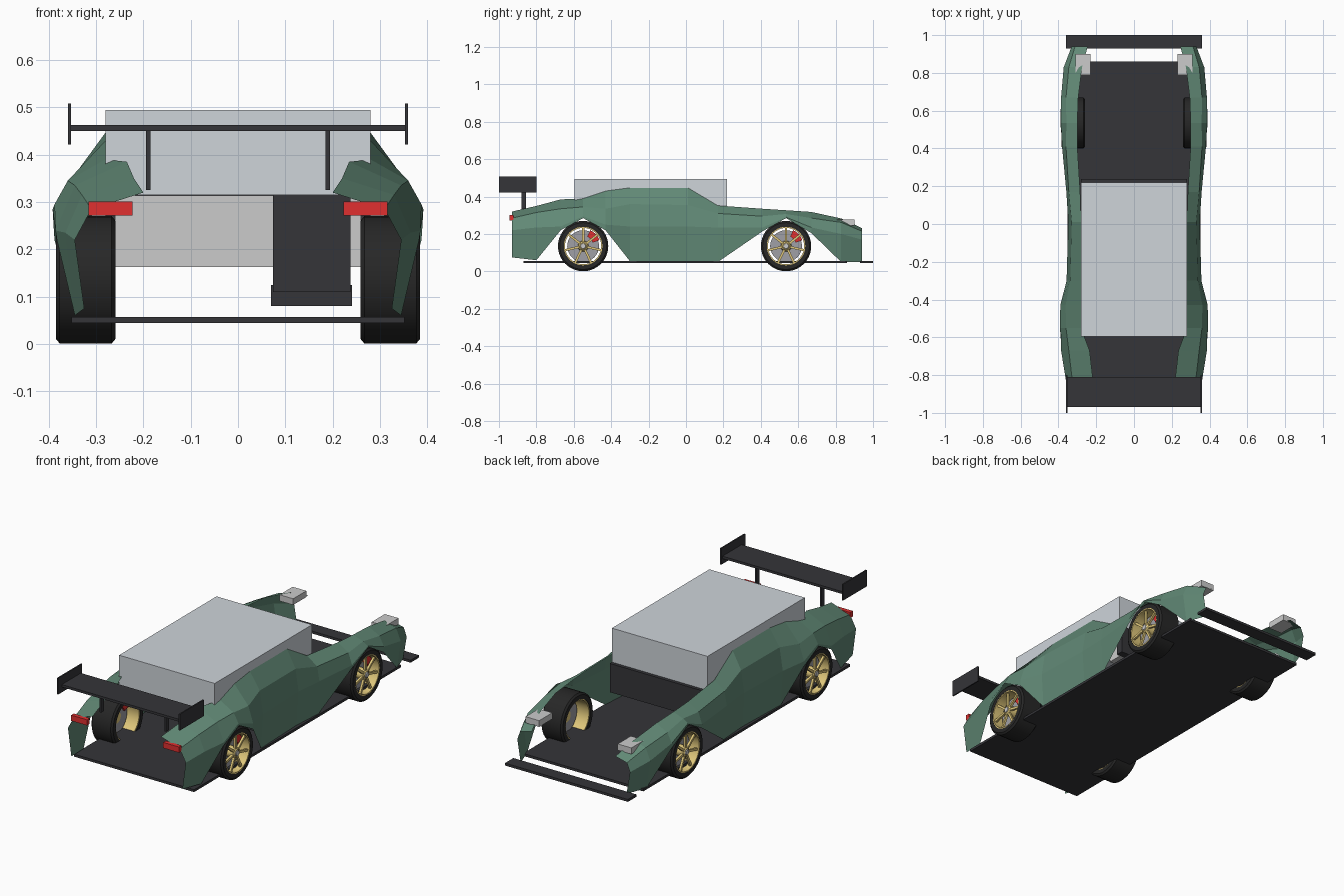
import bpy, bmesh
from math import pi, sin, cos
from mathutils import Matrix

if "Cube" in bpy.data.objects:
    bpy.data.objects.remove(bpy.data.objects["Cube"])


def material(name, rgb):
    m = bpy.data.materials.new(name)
    m.diffuse_color = (*rgb, 1)
    m.use_nodes = True
    m.node_tree.nodes["Principled BSDF"].inputs["Base Color"].default_value = m.diffuse_color
    return m


GREEN = material("green_paint", (0.12, 0.25, 0.18))
DARK = material("carbon", (0.035, 0.035, 0.04))
RUBBER = material("rubber", (0.02, 0.02, 0.02))
GOLD = material("gold", (0.75, 0.58, 0.2))
RED = material("red", (0.75, 0.03, 0.03))
GLASS = material("pale_glass", (0.62, 0.66, 0.7))
STEEL = material("steel", (0.35, 0.35, 0.38))
WHITE = material("white", (0.8, 0.8, 0.8))


def finish(name, bm, mat, smooth=False):
    bmesh.ops.recalc_face_normals(bm, faces=bm.faces)
    me = bpy.data.meshes.new(name)
    bm.to_mesh(me)
    bm.free()
    ob = bpy.data.objects.new(name, me)
    bpy.context.collection.objects.link(ob)
    if mat:
        me.materials.append(mat)
    if smooth:
        bpy.ops.object.select_all(action='DESELECT')
        ob.select_set(True)
        bpy.context.view_layer.objects.active = ob
        bpy.ops.object.shade_smooth_by_angle(angle=0.6)
    return ob


def box(name, lo, hi, mat=None):
    bm = bmesh.new()
    bmesh.ops.create_cube(bm, size=1)
    for v in bm.verts:
        for i in range(3):
            v.co[i] = hi[i] if v.co[i] > 0 else lo[i]
    return finish(name, bm, mat)


def box_pair(name, lo, hi, mat=None):
    box("right_" + name, lo, hi, mat)
    box("left_" + name, (-hi[0], *lo[1:]), (-lo[0], *hi[1:]), mat)


def lathe(name, profile, centre, mat, closed=True, n=40):
    """Revolve (x, radius) points about the wheel axle."""
    bm = bmesh.new()
    rings = [[bm.verts.new((centre[0] + x, centre[1] + r * cos(2 * pi * k / n),
                            centre[2] + r * sin(2 * pi * k / n))) for k in range(n)]
             for x, r in profile]
    for a, b in zip(rings, rings[1:] + (rings[:1] if closed else [])):
        for k in range(n):
            j = (k + 1) % n
            bm.faces.new((a[k], a[j], b[j], b[k]))
    if not closed:
        bm.faces.new(rings[0])
        bm.faces.new(rings[-1])
    return finish(name, bm, mat, True)


# Body side: stations along y, each with (x, z) at sill, waist, shoulder, inner edge
STATIONS = [
    (-.93, .325, .075, .345, .22, .31, .285, .20, .32),
    (-.80, .345, .06, .365, .235, .33, .315, .22, .35),
    (-.67, .383, .22, .386, .24, .345, .335, .235, .385),
    (-.55, .392, .285, .388, .295, .36, .345, .28, .39),
    (-.43, .388, .22, .39, .25, .362, .335, .28, .43),
    (-.30, .345, .055, .357, .24, .338, .36, .28, .447),
    (.01, .335, .055, .348, .24, .33, .355, .28, .447),
    (.17, .345, .05, .358, .235, .345, .31, .285, .352),
    (.41, .378, .215, .381, .235, .36, .295, .30, .335),
    (.535, .39, .285, .387, .29, .358, .307, .30, .327),
    (.67, .383, .205, .386, .235, .36, .285, .295, .318),
    (.83, .35, .05, .372, .20, .345, .262, .275, .283),
    (.94, .31, .05, .33, .17, .312, .215, .245, .232),
]
for side, label in ((1, "right"), (-1, "left")):
    bm = bmesh.new()
    rows = [[bm.verts.new((side * s[i], s[0], s[i + 1])) for i in (1, 3, 5, 7)]
            for s in STATIONS]
    for a, b in zip(rows, rows[1:]):
        for i in range(3):
            bm.faces.new((a[i], b[i], b[i + 1], a[i + 1]))
    ob = finish(label + "_body_side", bm, GREEN)
    if ob.data.polygons[16].normal.x * side < 0:
        ob.data.flip_normals()

# Floor and front splitter
box("floor", (-.352, -.87, .044), (.352, .86, .057), DARK)
box("front_splitter", (-.36, .93, .044), (.36, 1.0, .057), DARK)

# Cabin, dashboard and seat
box("cabin_glass", (-.28, -.595, .315), (.28, .22, .495), GLASS)
box("firewall", (-.28, .20, .163), (.28, .238, .315), DARK)
box("dashboard", (-.26, .12, .163), (.26, .20, .314))
box("seat_base", (.07, -.20, .08), (.241, .0, .125), DARK)
box("seat_back", (.074, -.22, .11), (.238, -.17, .40), DARK)

# Lights
box_pair("headlight", (.23, .79, .245), (.31, .90, .278), WHITE)
box_pair("tail_light", (.223, -.944, .271), (.316, -.922, .301), RED)

# Rear wing
box("wing_blade", (-.355, -.97, .45), (.355, -.81, .463), DARK)
box_pair("wing_endplate", (.353, -1.0, .422), (.36, -.80, .508), DARK)
box_pair("wing_support", (.185, -.88, .325), (.195, -.855, .452), DARK)

# Wheels: tyre, rim barrel, spokes, hub, brake disc and caliper
CZ = .1355
for y, end in ((-.55, "rear"), (.535, "front")):
    for s, label in ((1, "right"), (-1, "left")):
        tag = end + "_" + label + "_"
        c = (s * .322, y, CZ)
        tyre = [(-.063, .103), (-.063, .125), (-.055, .1345), (.055, .1345),
                (.063, .125), (.063, .103)]
        lathe(tag + "tyre", [(s * x, r) for x, r in tyre], c, RUBBER)
        rim = [(-.06, .097), (-.06, .104), (.062, .104), (.062, .097)]
        lathe(tag + "rim", [(s * x, r) for x, r in rim], c, GOLD)
        lathe(tag + "hub", [(s * x, r) for x, r in ((.0, .03), (.052, .026), (.058, .018))],
              c, GOLD, False, 24)
        lathe(tag + "hub_cap", [(s * .056, .016), (s * .062, .013)], c, WHITE, False, 20)
        lathe(tag + "brake_disc", [(s * .002, .085), (s * .014, .085)], c, STEEL, False, 32)
        bm = bmesh.new()
        for k in range(7):
            m = (Matrix.Translation((c[0] + s * .048, y, CZ))
                 @ Matrix.Rotation(2 * pi * k / 7 + pi / 2, 4, 'X')
                 @ Matrix.Translation((0, .058, 0)) @ Matrix.Diagonal((.012, .084, .012, 1)))
            bmesh.ops.create_cube(bm, size=1, matrix=m)
        finish(tag + "spokes", bm, GOLD)
        # Caliper: short arc block at the upper front of the disc
        bm = bmesh.new()
        arcs = []
        for k in range(5):
            a = .35 + k * .2
            arcs.append([bm.verts.new((c[0] + s * x, y + r * cos(a), CZ + r * sin(a)))
                         for x, r in ((-.008, .055), (-.008, .093), (.03, .093), (.03, .055))])
        for a, b in zip(arcs, arcs[1:]):
            for i in range(4):
                bm.faces.new((a[i], a[i - 1], b[i - 1], b[i]))
        bm.faces.new(arcs[0])
        bm.faces.new(arcs[-1])
        finish(tag + "caliper", bm, RED)
